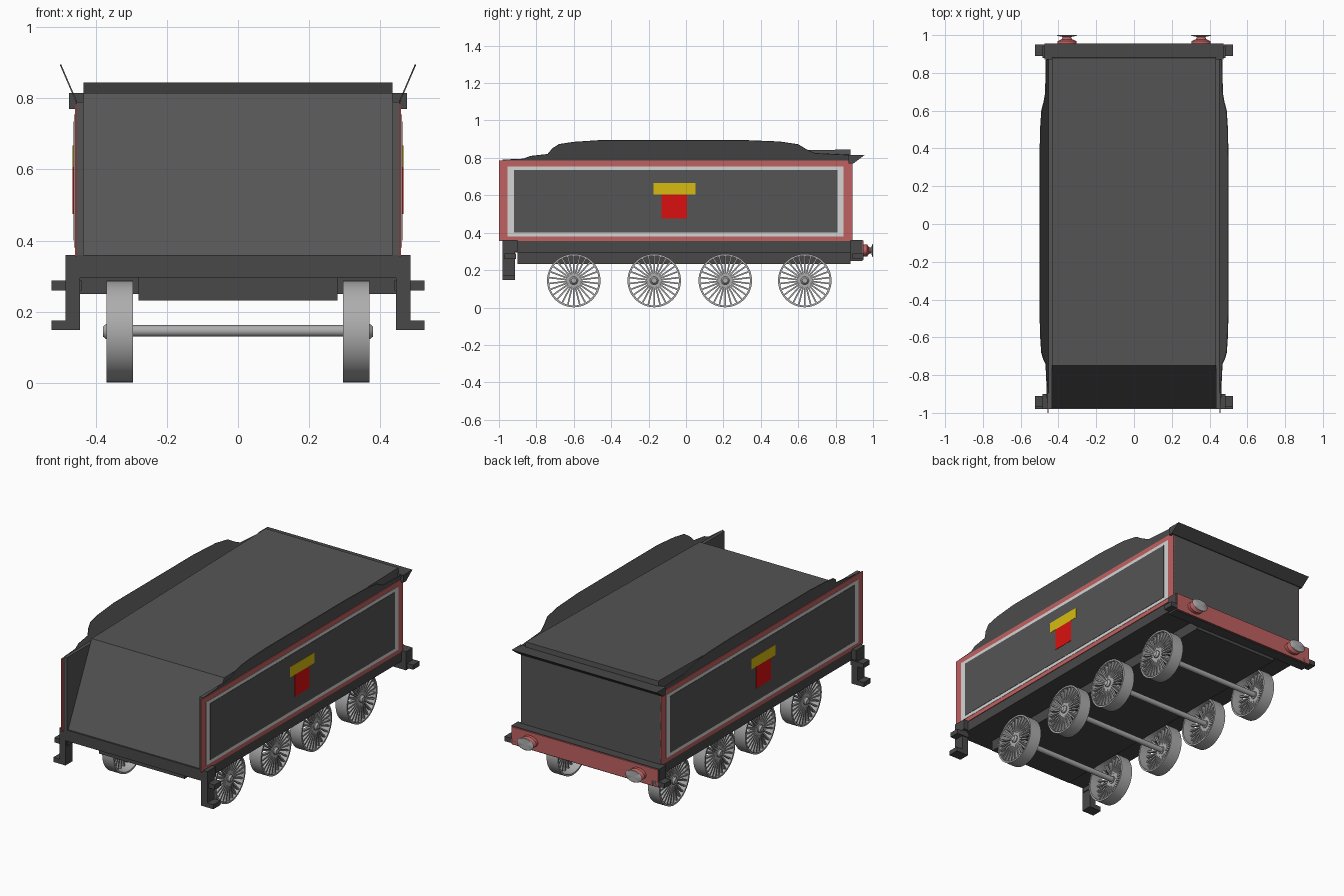
import bpy, bmesh, math
from mathutils import Matrix, Vector

cube = bpy.data.objects.get("Cube")
if cube:
    bpy.data.objects.remove(cube, do_unlink=True)


def material(name, r, g, b):
    m = bpy.data.materials.new(name)
    m.use_nodes = True
    m.diffuse_color = (r, g, b, 1)
    bsdf = next(n for n in m.node_tree.nodes if n.type == 'BSDF_PRINCIPLED')
    bsdf.inputs["Base Color"].default_value = (r, g, b, 1)
    return m


BODY = material("charcoal", .09, .09, .09)
FRAME = material("dark frame", .065, .065, .065)
RED = material("dull red", .53, .12, .12)
WHITE = material("pale grey lining", .66, .66, .66)
BADGE_RED = material("bright red", .7, .005, .005)
YELLOW = material("yellow", .68, .5, .005)
STEEL = material("steel", .42, .42, .42)


def finish(name, bm, mat, smooth=False):
    bmesh.ops.recalc_face_normals(bm, faces=bm.faces)
    mesh = bpy.data.meshes.new(name)
    bm.to_mesh(mesh)
    bm.free()
    mesh.materials.append(mat)
    ob = bpy.data.objects.new(name, mesh)
    bpy.context.collection.objects.link(ob)
    if smooth:
        bpy.ops.object.select_all(action='DESELECT')
        ob.select_set(True)
        bpy.context.view_layer.objects.active = ob
        bpy.ops.object.shade_smooth_by_angle(angle=math.radians(35))
    return ob


def add_box(bm, x, y, z, turn=Matrix()):
    size = [abs(a[1] - a[0]) for a in (x, y, z)]
    mid = [(a[1] + a[0]) / 2 for a in (x, y, z)]
    bmesh.ops.create_cube(bm, size=1, matrix=turn @ Matrix.Translation(mid) @ Matrix.Diagonal((*size, 1)))


def box(name, x, y, z, mat):
    bm = bmesh.new()
    add_box(bm, x, y, z)
    return finish(name, bm, mat)


def prism(name, outline, x0, x1, mat):
    """Extrude a (y, z) outline across x."""
    bm = bmesh.new()
    face = bm.faces.new([bm.verts.new((x0, y, z)) for y, z in outline])
    new = bmesh.ops.extrude_face_region(bm, geom=[face])["geom"]
    bmesh.ops.translate(bm, vec=(x1 - x0, 0, 0), verts=[v for v in new if isinstance(v, bmesh.types.BMVert)])
    return finish(name, bm, mat)


def lathe(bm, profile, turn, steps=40, closed=False):
    """Revolve (radius, height) points about local z."""
    pts = [bm.verts.new((r, 0, h)) for r, h in profile]
    pairs = list(zip(pts, pts[1:])) + ([(pts[-1], pts[0])] if closed else [])
    edges = [bm.edges.new(p) for p in pairs]
    new = bmesh.ops.spin(bm, geom=pts + edges, cent=(0, 0, 0), axis=(0, 0, 1), angle=math.tau,
                         steps=steps, use_merge=True)
    bmesh.ops.remove_doubles(bm, verts=bm.verts, dist=1e-5)
    bmesh.ops.transform(bm, matrix=turn, verts=bm.verts)


# Tank with sloping front and gently rising top
prism("tank", [(-.98, .34), (-.75, .815), (.88, .845), (.89, .34)], -.435, .435, BODY)
box("rear_wall", (-.458, .458), (.86, .89), (.355, .785), BODY)
prism("rear_flange", [(.87, .77), (.895, .77), (.955, .815), (.87, .815)], -.475, .475, FRAME)

# Underframe
box("chassis", (-.455, .455), (-.98, .89), (.295, .357), FRAME)
box("lower_frame", (-.28, .28), (-.9, .88), (.232, .3), FRAME)
box("front_beam", (-.485, .485), (-.98, -.9), (.3, .36), FRAME)
box("rear_beam", (-.485, .485), (.88, .943), (.25, .36), FRAME)
box("rear_beam_plate", (-.48, .48), (.943, .95), (.255, .357), RED)

hump = [(-.98, .79), (-.87, .795), (-.83, .81), (-.74, .82), (-.715, .85), (-.68, .873), (-.6, .885),
        (-.45, .895), (.3, .895), (.5, .887), (.6, .872), (.645, .845), (.69, .825), (.89, .815)]

for s, side in ((1, "left"), (-1, "right")):
    # Side wall and painted lining, each layer slightly proud of the last
    box(side + "_side_wall", (s * .434, s * .455), (-.98, .89), (.355, .79), BODY)
    layers = [("red_border", (-1, .89), (.355, .785), RED),
              ("pale_lining", (-.955, .843), (.38, .755), WHITE),
              ("side_panel", (-.92, .81), (.4, .735), BODY),
              ("badge_bar", (-.175, .05), (.605, .667), YELLOW),
              ("badge_block", (-.13, .005), (.475, .605), BADGE_RED)]
    for (part, y, z, mat), top in zip(layers, (.459, .461, .463, .465, .465)):
        box(f"{side}_{part}", (s * .453, s * top), y, z, mat)

    # Flared coal rail along the top of the side
    bm = bmesh.new()
    outline = [(-.98, .78)] + hump + [(.89, .78)]
    bm.faces.new([bm.verts.new((s * (.452 + (z - .785) * .43), y, z)) for y, z in outline])
    rail = finish(side + "_flared_rail", bm, BODY)
    solid = rail.modifiers.new("thickness", 'SOLIDIFY')
    solid.thickness = .004
    solid.offset = 0

    # Steps
    box(side + "_step_stem", (s * .445, s * .485), (-.98, -.915), (.15, .36), FRAME)
    box(side + "_step_tread", (s * .445, s * .525), (-.98, -.915), (.148, .175), FRAME)
    for end, y in (("front", (-.97, -.91)), ("rear", (.89, .95))):
        box(f"{side}_{end}_bracket", (s * .44, s * .525), y, (.26, .288), FRAME)

    # Buffers, wider than tall
    place = Matrix.Translation((s * .355, .948, .305)) @ Matrix.Rotation(-math.pi / 2, 4, 'X')
    place = place @ Matrix.Diagonal((1, .66, 1, 1))
    bm = bmesh.new()
    lathe(bm, [(0, 0), (.05, 0), (.05, .02), (.028, .03), (.02, .045), (0, .045)], place, 24)
    finish(side + "_buffer_base", bm, RED, True)
    bm = bmesh.new()
    lathe(bm, [(0, .04), (.02, .042), (.055, .049), (.05, .052), (0, .052)], place, 24)
    finish(side + "_buffer_head", bm, STEEL, True)

# Spoked wheels and axles
for n, y in enumerate((-.6, -.17, .21, .635), 1):
    for s, side in ((1, "left"), (-1, "right")):
        place = Matrix.Translation((0, y, .144)) @ Matrix.Rotation(s * math.pi / 2, 4, 'Y')
        bm = bmesh.new()
        lathe(bm, [(.133, .295), (.143, .295), (.143, .37), (.133, .37)], place, 48, True)
        finish(f"{side}_wheel_rim_{n}", bm, STEEL, True)
        bm = bmesh.new()
        lathe(bm, [(0, .34), (.022, .34), (.022, .37), (.014, .38), (0, .38)], place, 20)
        finish(f"{side}_wheel_hub_{n}", bm, STEEL, True)
        bm = bmesh.new()
        for k in range(26):
            turn = place @ Matrix.Rotation(math.tau * k / 26, 4, 'Z')
            add_box(bm, (.015, .136), (-.0042, .0042), (.345, .364), turn)
        finish(f"{side}_wheel_spokes_{n}", bm, STEEL)
    bm = bmesh.new()
    lathe(bm, [(0, -.36), (.016, -.36), (.016, .36), (0, .36)],
          Matrix.Translation((0, y, .146)) @ Matrix.Rotation(math.pi / 2, 4, 'Y'), 16)
    finish(f"axle_{n}", bm, STEEL, True)
